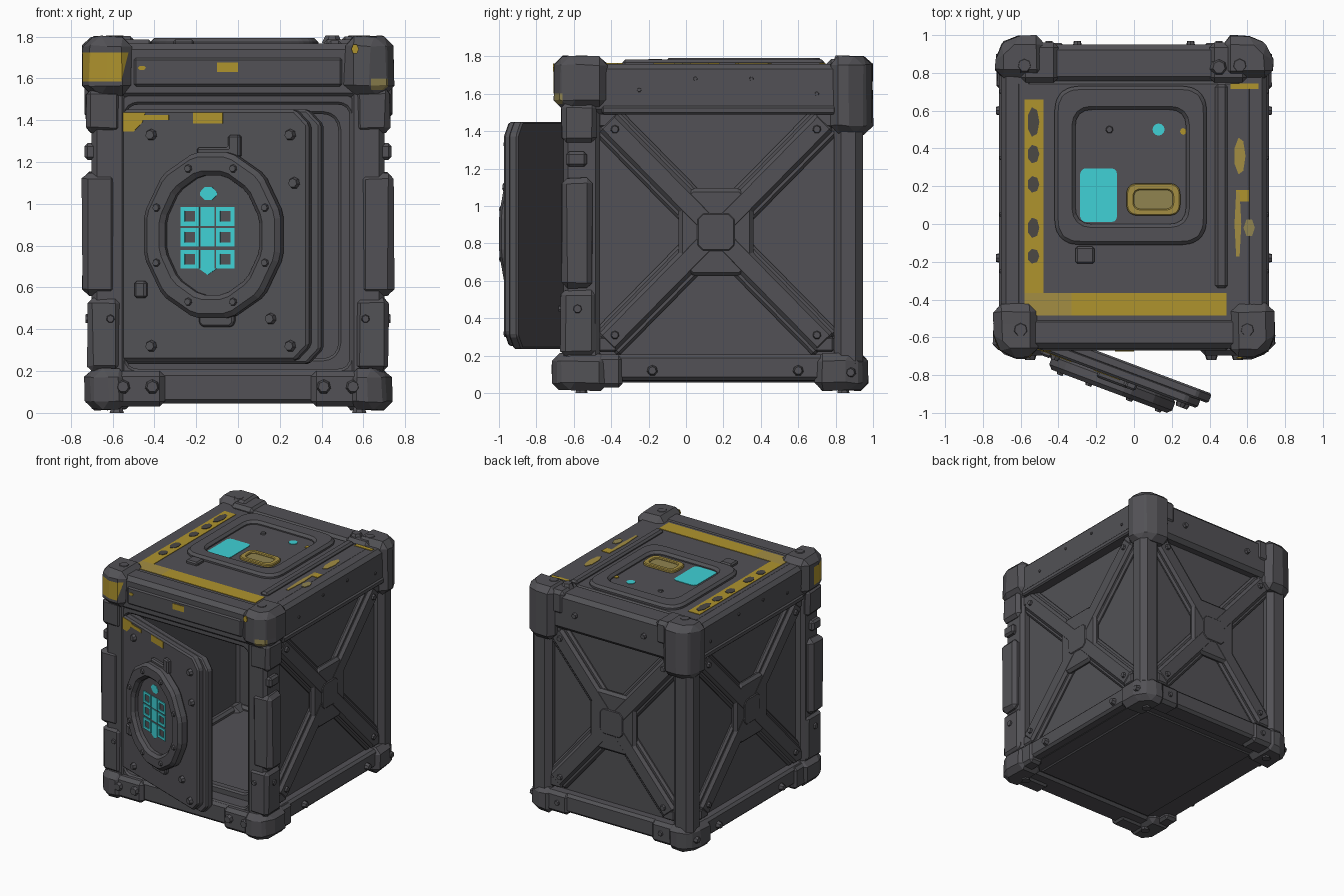
import bpy, bmesh, random
from math import sin, cos, pi, radians, atan2, hypot
from mathutils import Matrix, Vector

cube = bpy.data.objects.get("Cube")
if cube:
    bpy.data.objects.remove(cube)
random.seed(4)


def material(name, r, g, b):
    m = bpy.data.materials.new(name)
    m.use_nodes = True
    m.diffuse_color = (r, g, b, 1)
    bsdf = next(n for n in m.node_tree.nodes if n.type == 'BSDF_PRINCIPLED')
    bsdf.inputs["Base Color"].default_value = (r, g, b, 1)
    return m


METAL = material("dark grey metal", 0.085, 0.083, 0.092)
DARK = material("scuffed shadow grey", 0.07, 0.065, 0.06)
YELLOW = material("warning yellow", 0.43, 0.295, 0.027)
FADED = material("faded yellow", 0.37, 0.27, 0.055)
DULL = material("worn yellow", 0.28, 0.23, 0.08)
CYAN = material("display cyan", 0.05, 0.64, 0.67)


def frame(origin, u, v, n):
    m = Matrix((u, v, n)).transposed().to_4x4()
    m.translation = origin
    return m


# Working planes: u across, v up, third axis outward
X, Y, Z = Vector((1, 0, 0)), Vector((0, 1, 0)), Vector((0, 0, 1))
ZERO = Vector((0, 0, 0))
FRONT = frame(ZERO, X, Z, -Y)
BACK = frame(ZERO, -X, Z, Y)
SIDE = {1: frame(ZERO, Y, Z, X), -1: frame(ZERO, Y, Z, -X)}
TOP = frame(ZERO, X, Y, Z)
SWING = radians(20.5)
DOOR = frame(Vector((-0.52, -0.55, 0)), Vector((cos(SWING), -sin(SWING), 0)), Z,
             Vector((-sin(SWING), -cos(SWING), 0)))


def finish(name, bm, mat, plane=None, bevel=0, jitter=0):
    if bevel:
        bmesh.ops.bevel(bm, geom=bm.edges[:], offset=bevel, segments=1, affect='EDGES')
    for v in bm.verts:
        v.co += Vector([random.uniform(-jitter, jitter) for _ in range(3)])
    if plane:
        bmesh.ops.transform(bm, matrix=plane, verts=bm.verts[:])
    bmesh.ops.recalc_face_normals(bm, faces=bm.faces[:])
    me = bpy.data.meshes.new(name)
    bm.to_mesh(me)
    bm.free()
    me.materials.append(mat)
    ob = bpy.data.objects.new(name, me)
    bpy.context.collection.objects.link(ob)
    return ob


def box(name, lo, hi, bevel=0.015, jitter=0.0):
    bm = bmesh.new()
    bmesh.ops.create_cube(bm, size=1)
    lo, hi = Vector(lo), Vector(hi)
    for v in bm.verts:
        v.co = Vector([(lo[i] + hi[i]) / 2 + v.co[i] * (hi[i] - lo[i]) for i in range(3)])
    return finish(name, bm, METAL, None, bevel, jitter)


def pair(name, lo, hi, **kw):
    for s, tag in ((1, "left_"), (-1, "right_")):
        xs = sorted((s * lo[0], s * hi[0]))
        box(tag + name, (xs[0], *lo[1:]), (xs[1], *hi[1:]), **kw)


def slab(name, pts, d0, d1, plane, mat=METAL, bevel=0.0, jitter=0.0):
    bm = bmesh.new()
    f = bm.faces.new([bm.verts.new((u, v, d0)) for u, v in pts])
    # extrusion keeps the starting face, closing the solid
    for g in bmesh.ops.extrude_face_region(bm, geom=[f])["geom"]:
        if isinstance(g, bmesh.types.BMVert):
            g.co.z = d1
    return finish(name, bm, mat, plane, bevel, jitter)


def guards(name, x0, x1, y_in, y_out, z0, z1, cut, bevel):
    """Mirrored corner guards whose outer upright edge is cut off."""
    toward = 1 if y_in > y_out else -1
    made = []
    for s, tag in ((1, "left_"), (-1, "right_")):
        plan = [(s * x, y) for x, y in ((x0, y_out), (x1 - cut, y_out), (x1, y_out + toward * cut), (x1, y_in), (x0, y_in))]
        made.append(slab(tag + name, plan, z0, z1, TOP, bevel=bevel, jitter=0.005))
    return made


def paint(ob, cuts, mat, rule):
    """Cut the part along planes and colour the faces the rule picks."""
    bm = bmesh.new()
    bm.from_mesh(ob.data)
    for co, no in cuts:
        bmesh.ops.bisect_plane(bm, geom=bm.verts[:] + bm.edges[:] + bm.faces[:], plane_co=co, plane_no=no)
    ob.data.materials.append(mat)
    for f in bm.faces:
        f.material_index = int(rule(f.calc_center_median()))
    bm.to_mesh(ob.data)
    bm.free()


def ring(name, outer, inner, d0, d1, plane, mat=METAL, bevel=0.012):
    bm = bmesh.new()
    loops = [[bm.verts.new((u, v, d)) for u, v in pts]
             for pts, d in ((outer, d0), (outer, d1), (inner, d1), (inner, d0))]
    n = len(outer)
    for k in range(4):
        a, b = loops[k], loops[(k + 1) % 4]
        for i in range(n):
            bm.faces.new((a[i], a[(i + 1) % n], b[(i + 1) % n], b[i]))
    return finish(name, bm, mat, plane, bevel)


def rect(u0, v0, u1, v1, r=0.0, n=3):
    if not r:
        return [(u0, v0), (u1, v0), (u1, v1), (u0, v1)]
    mids = ((u1 - r, v1 - r), (u0 + r, v1 - r), (u0 + r, v0 + r), (u1 - r, v0 + r))
    return [(cu + r * cos((q + k / n) * pi / 2), cv + r * sin((q + k / n) * pi / 2))
            for q, (cu, cv) in enumerate(mids) for k in range(n + 1)]


def door_shape(u0, v0, u1, v1, c=0.07):
    return [(u0, v0), (u1 - c, v0), (u1, v0 + c), (u1, v1 - c), (u1 - c, v1), (u0, v1)]


def oval(cu, cv, ru, rv, n=12, turn=0.0):
    return [(cu + ru * cos(2 * pi * k / n + turn), cv + rv * sin(2 * pi * k / n + turn)) for k in range(n)]


def decals(name, shapes, surface, plane, mat, lift=0.004):
    for k, pts in enumerate(shapes):
        slab(f"{name}_{k + 1}", pts, surface - 0.002, surface + lift, plane, mat)


def bolts(name, spots, depth, plane, r=0.03, tall=0.02):
    bm = bmesh.new()
    for u, v in spots:
        bmesh.ops.create_cone(bm, cap_ends=True, segments=7, radius1=r, radius2=r * 0.65, depth=tall * 2,
                              matrix=Matrix.Translation((u, v, depth)))
    finish(name, bm, METAL, plane)


def cross_brace(name, u0, v0, u1, v1, d, plane):
    """Diagonal two-step ribs meeting in a chamfered hub, with corner blocks."""
    cu, cv, w, h = (u0 + u1) / 2, (v0 + v1) / 2, u1 - u0, v1 - v0
    half = hypot(w, h) / 2 - 0.06
    for s in (1, -1):
        turn = Matrix.Translation((cu, cv, 0)) @ Matrix.Rotation(atan2(s * h, w), 4, 'Z')
        slab(name + "_flange", rect(-half, -0.095, half, 0.095), d - 0.01, d + 0.03, plane @ turn, bevel=0.015)
        slab(name + "_rib", rect(-half, -0.065, half, 0.065), d, d + 0.055, plane @ turn, bevel=0.02)
    slab(name + "_hub", rect(cu - 0.2, cv - 0.235, cu + 0.2, cv + 0.235, 0.07, 1), d, d + 0.053, plane, bevel=0.02)
    slab(name + "_hub_plate", rect(cu - 0.1, cv - 0.1, cu + 0.1, cv + 0.1, 0.03, 1), d, d + 0.06, plane, bevel=0.006)
    corners = [(i, j) for i in (1, -1) for j in (1, -1)]
    for i, j in corners:
        gu, gv = cu + i * (w / 2 - 0.05), cv + j * (h / 2 - 0.04)
        slab(name + "_gusset", rect(gu - 0.05, gv - 0.04, gu + 0.05, gv + 0.04), d, d + 0.05, plane, bevel=0.01)
    bolts(name + "_bolts", [(cu + i * (w / 2 - 0.09), cv + j * (h / 2 - 0.09)) for i, j in corners],
          d + 0.055, plane, 0.028, 0.015)


# Shell: floor, roof and wall panels
box("floor", (-0.64, -0.6, 0.065), (0.64, 0.88, 0.17))
box("underside_plate", (-0.52, -0.46, 0.055), (0.52, 0.74, 0.08), bevel=0.008)
box("roof", (-0.63, -0.6, 1.6), (0.63, 0.76, 1.76), bevel=0.02)
pair("side_panel", (0.57, -0.56, 0.12), (0.632, 0.86, 1.58), bevel=0)
box("back_panel", (-0.62, 0.81, 0.12), (0.62, 0.87, 1.58), bevel=0)

# Beams
box("front_top_beam", (-0.6, -0.66, 1.5), (0.6, -0.49, 1.768), bevel=0.03)
box("front_top_trim", (-0.5, -0.67, 1.56), (0.5, -0.6, 1.7), bevel=0.012)
box("front_sill", (-0.6, -0.665, 0.045), (0.6, -0.47, 0.2), bevel=0.02)
box("back_top_beam", (-0.6, 0.75, 1.48), (0.6, 0.95, 1.768), bevel=0.03)
box("back_bottom_beam", (-0.62, 0.78, 0.055), (0.62, 0.945, 0.2), bevel=0.02)
pair("side_top_beam", (0.53, -0.55, 1.49), (0.705, 0.85, 1.759), bevel=0.028)
pair("side_top_lip", (0.6, -0.45, 1.49), (0.715, 0.8, 1.535), bevel=0.01)
pair("side_bottom_beam", (0.53, -0.55, 0.068), (0.7, 0.85, 0.205), bevel=0.018)

# Posts with clamped sleeves
pair("front_post", (0.53, -0.655, 0.12), (0.7, -0.46, 1.6), bevel=0.025)
pair("front_post_lower_sleeve", (0.56, -0.67, 0.2), (0.72, -0.48, 0.55), bevel=0.025, jitter=0.004)
pair("front_post_grip", (0.58, -0.665, 0.56), (0.745, -0.5, 1.15), bevel=0.03, jitter=0.004)
pair("front_post_upper_sleeve", (0.56, -0.665, 1.34), (0.728, -0.48, 1.55), bevel=0.025, jitter=0.004)
pair("front_post_clamp", (0.62, -0.64, 1.21), (0.735, -0.53, 1.29), bevel=0.015)
pair("back_post", (0.53, 0.79, 0.12), (0.7, 0.945, 1.6), bevel=0.04)

# Chunky corner guards, one painted and one with a scuff of worn paint
top_front = guards("front_top_corner", 0.51, 0.745, -0.42, -0.705, 1.52, 1.8, 0.07, 0.045)
guards("back_top_corner", 0.47, 0.735, 0.77, 0.997, 1.385, 1.8, 0.08, 0.045)
guards("front_bottom_corner", 0.53, 0.735, -0.42, -0.715, 0.015, 0.21, 0.075, 0.04)
guards("back_bottom_corner", 0.5, 0.725, 0.69, 0.975, 0.015, 0.21, 0.085, 0.04)
slant = Vector((-0.555, 0, 1.6))
slant_no = Vector((-1, 0, 0.25))
paint(top_front[1], ((Z * 1.585, Z), (Z * 1.725, Z), (Y * -0.53, Y), (slant, slant_no)), YELLOW,
      lambda c: 1.585 < c.z < 1.725 and c.y < -0.53 and (c - slant).dot(slant_no) > 0)
paint(top_front[0], ((Z * 1.545, Z), (Z * 1.6, Z), (Y * -0.66, Y), (X * 0.635, X)), DULL,
      lambda c: 1.545 < c.z < 1.6 and c.y < -0.66 and c.x > 0.635)
pair("back_top_bracket", (0.4, 0.75, 1.6), (0.6, 0.96, 1.785), bevel=0.025)
pair("back_bottom_bracket", (0.36, 0.8, 0.035), (0.6, 0.958, 0.2), bevel=0.025)
pair("front_bottom_bracket", (0.35, -0.695, 0.03), (0.64, -0.55, 0.2), bevel=0.025)
pair("side_bottom_bracket", (0.6, -0.6, 0.03), (0.715, -0.34, 0.2), bevel=0.02)
bolts("foot_bolts", [(x, y) for x in (0.58, -0.58) for y in (-0.56, 0.84)], 0.018, TOP, 0.035, 0.018)

# Cross braces on both sides and the back
for s, tag in ((1, "left"), (-1, "right")):
    cross_brace(tag + "_brace", -0.47, 0.22, 0.79, 1.5, 0.632, SIDE[s])
    bolts(tag + "_bolts", [(-0.56, 0.11), (-0.18, 0.12), (0.6, 0.12), (0.88, 0.11), (-0.58, 0.45)],
          0.71, SIDE[s], 0.032)
    bolts(tag + "_rivets", [(0.05, 1.68), (0.35, 1.68), (-0.25, 1.62), (0.7, 1.6)], 0.7, SIDE[s], 0.015, 0.012)
cross_brace("back_brace", -0.54, 0.22, 0.54, 1.49, 0.87, BACK)
bolts("back_bolts", [(-0.45, 0.12), (0.45, 0.12), (-0.3, 1.63), (0.3, 1.63)], 0.95, BACK, 0.028)

# Stepped door opening
ring("door_frame", rect(-0.57, 0.16, 0.57, 1.53, 0.05), rect(-0.535, 0.21, 0.535, 1.475, 0.05), 0.5, 0.645, FRONT)
ring("door_seal", rect(-0.57, 0.16, 0.57, 1.53, 0.05), rect(-0.48, 0.26, 0.48, 1.43, 0.07), 0.46, 0.53, FRONT)
bolts("sill_bolts", [(s * u, 0.125) for s in (1, -1) for u in (0.55, 0.41)], 0.7, FRONT, 0.04)
bolts("post_bolts", [(s * 0.61, 0.45) for s in (1, -1)], 0.67, FRONT, 0.025, 0.012)

# Swung-open door with its lock ring
slab("door_back_plate", door_shape(-0.01, 0.235, 0.995, 1.45), 0, 0.055, DOOR, bevel=0.01)
slab("door_outer_plate", door_shape(-0.01, 0.25, 0.95, 1.45), 0.04, 0.1, DOOR, bevel=0.012)
ring("lock_ring", oval(0.482, 0.85, 0.36, 0.41, turn=pi / 12), oval(0.482, 0.85, 0.25, 0.295, turn=pi / 12),
     0.09, 0.178, DOOR, bevel=0.022)
slab("lock_dish", oval(0.482, 0.85, 0.27, 0.31), 0.09, 0.13, DOOR)
slab("lock_top_tab", [(0.39, 1.22), (0.61, 1.22), (0.61, 1.33), (0.55, 1.33), (0.55, 1.27), (0.39, 1.27)],
     0.09, 0.13, DOOR, bevel=0.01)
slab("lock_bottom_tab", rect(0.4, 0.41, 0.58, 0.5, 0.02, 1), 0.09, 0.13, DOOR, bevel=0.01)
slab("latch_block", rect(0.07, 0.55, 0.13, 0.63), 0.09, 0.125, DOOR, bevel=0.01)
bolts("door_bolts", [(0.15, 0.32), (0.86, 0.32), (0.15, 1.33), (0.86, 1.33), (0.76, 0.45), (0.88, 1.1)],
      0.105, DOOR, 0.033)
bolts("lock_bolts", oval(0.482, 0.85, 0.3, 0.345, 8, pi / 8), 0.178, DOOR, 0.024, 0.012)

# Keypad and display on the lock
decals("lock_light", [rect(0.41, 1.018, 0.497, 1.08, 0.025, 1)], 0.13, DOOR, CYAN)
for u in (0.36, 0.54):
    for z in (0.94, 0.84, 0.735):
        ring("key", rect(u - 0.047, z - 0.045, u + 0.047, z + 0.045), oval(u, z, 0.038, 0.036, 4, -3 * pi / 4),
             0.127, 0.136, DOOR, CYAN, 0)
decals("key_column", [rect(0.415, z - 0.045, 0.485, z + 0.045) for z in (0.94, 0.84, 0.735)]
       + [[(0.405, 0.69), (0.45, 0.66), (0.495, 0.69)]], 0.13, DOOR, CYAN)

# Roof hatch
ring("hatch_rim", rect(-0.42, -0.11, 0.385, 0.73, 0.11), rect(-0.31, 0.0, 0.275, 0.605, 0.07), 1.74, 1.792, TOP, bevel=0.018)
slab("hatch_panel", rect(-0.33, -0.02, 0.3, 0.62), 1.74, 1.765, TOP)
ring("hatch_handle", rect(-0.04, 0.045, 0.245, 0.215, 0.05), rect(0.0, 0.08, 0.205, 0.18, 0.03), 1.76, 1.785, TOP, FADED, 0.006)
slab("handle_well", rect(-0.01, 0.07, 0.215, 0.19), 1.76, 1.774, TOP, DULL)
decals("hatch_display", [rect(-0.285, 0.01, -0.09, 0.295, 0.03), oval(0.13, 0.5, 0.032, 0.032)], 1.765, TOP, CYAN)
decals("hatch_lamp", [oval(0.26, 0.49, 0.016, 0.018, 8)], 1.768, TOP, YELLOW)
bolts("hatch_bolts", [(-0.13, 0.5)], 1.765, TOP, 0.025, 0.012)
box("roof_ridge", (0.43, -0.34, 1.73), (0.495, 0.74, 1.782), bevel=0.014)
box("roof_clip", (-0.31, -0.21, 1.74), (-0.21, -0.12, 1.785), bevel=0.01)
bolts("roof_bolts", [(-0.58, 0.84), (-0.6, -0.56), (0.6, -0.56), (0.56, 0.84), (0.45, 0.83)], 1.787, TOP, 0.05, 0.018)

# Warning stripes and worn paint
decals("roof_stripe", [rect(-0.58, -0.365, -0.48, 0.66), rect(-0.33, -0.485, 0.49, -0.365)], 1.76, TOP, YELLOW)
decals("stripe_corner", [rect(-0.58, -0.485, -0.33, -0.365)], 1.76, TOP, FADED)
decals("stripe_spot", [oval(-0.533, y, 0.032, r, 7) for y, r in
       ((0.54, 0.08), (0.37, 0.05), (0.21, 0.045), (-0.02, 0.055), (-0.17, 0.04))], 1.76, TOP, DARK, 0.007)
decals("roof_worn_paint", [oval(0.56, 0.36, 0.03, 0.1, 7), oval(0.55, 0.0, 0.018, 0.2, 6)], 1.76, TOP, FADED)
decals("roof_dull_paint", [oval(0.61, -0.02, 0.03, 0.05, 6)], 1.76, TOP, DULL)
decals("roof_paint", [rect(0.51, 0.715, 0.66, 0.745), rect(0.54, 0.12, 0.61, 0.18)], 1.76, TOP, YELLOW)
decals("corner_spot", [oval(0.56, 1.74, 0.018, 0.025, 6)], 0.705, FRONT, YELLOW, 0.007)
decals("beam_paint", [rect(-0.1, 1.63, 0.0, 1.675), oval(-0.46, 1.65, 0.02, 0.012, 6)], 0.67, FRONT, YELLOW)
decals("door_paint", [[(0.005, 1.345), (0.06, 1.345), (0.105, 1.39), (0.12, 1.437), (0.005, 1.437)],
       rect(0.11, 1.4, 0.24, 1.425), rect(0.365, 1.385, 0.515, 1.437)], 0.1, DOOR, YELLOW)
